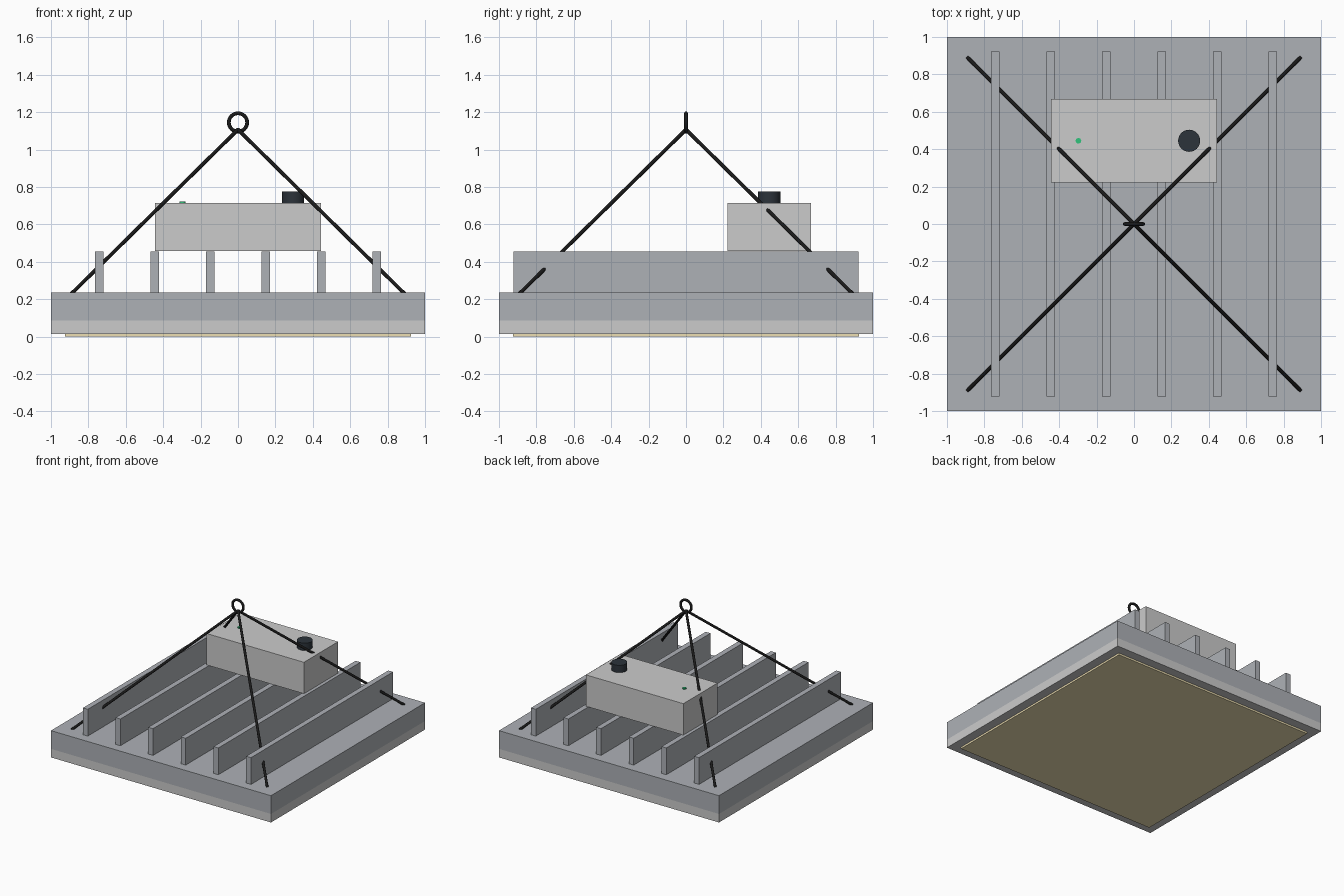
import bpy, math
from mathutils import Vector

if "Cube" in bpy.data.objects:
    bpy.data.objects.remove(bpy.data.objects["Cube"])


def material(name, rgb):
    m = bpy.data.materials.new(name)
    m.diffuse_color = (*rgb, 1)
    m.use_nodes = True
    m.node_tree.nodes["Principled BSDF"].inputs["Base Color"].default_value = m.diffuse_color
    return m


dark = material("dark_wire", (0.01, 0.01, 0.01))
knob_mat = material("knob_dark", (0.025, 0.033, 0.043))
green = material("green", (0.03, 0.55, 0.2))
warm = material("warm_panel", (0.85, 0.74, 0.45))
light = material("light_grey", (0.6, 0.6, 0.6))
metal = material("metal_grey", (0.42, 0.44, 0.47))


def box(name, lo, hi, mat):
    lo, hi = Vector(lo), Vector(hi)
    bpy.ops.mesh.primitive_cube_add(size=1, location=(lo + hi) / 2)
    o = bpy.context.object
    o.name = name
    o.scale = hi - lo
    bpy.ops.object.transform_apply(location=False, rotation=False, scale=True)
    o.data.materials.append(mat)


def rod(name, a, b, radius, mat, sides=24):
    a, b = Vector(a), Vector(b)
    bpy.ops.mesh.primitive_cylinder_add(vertices=sides, radius=radius,
                                        depth=(b - a).length, location=(a + b) / 2)
    o = bpy.context.object
    o.name = name
    o.rotation_euler = (b - a).to_track_quat('Z', 'Y').to_euler()
    o.data.materials.append(mat)
    bpy.ops.object.shade_smooth_by_angle(angle=math.radians(40))


# Housing, lower trim band and light panel
box("housing", (-1, -1, 0.085), (1, 1, 0.235), metal)
box("trim_band", (-1, -1, 0.015), (1, 1, 0.085), light)
box("light_panel", (-0.925, -0.925, 0), (0.925, 0.925, 0.02), warm)

# Cooling fins
for i in range(6):
    x = -0.742 + i * 0.2968
    box(f"cooling_fin_{i + 1}", (x - 0.022, -0.922, 0.23), (x + 0.022, 0.922, 0.455), metal)

# Power supply with dimmer knob and indicator
box("power_supply", (-0.443, 0.223, 0.457), (0.443, 0.667, 0.715), light)
rod("dimmer_knob", (0.295, 0.445, 0.71), (0.295, 0.445, 0.775), 0.059, knob_mat, 32)
rod("indicator_light", (-0.297, 0.445, 0.71), (-0.297, 0.445, 0.723), 0.015, green, 16)

# Hanging cables and ring
for sx in (-1, 1):
    for sy in (-1, 1):
        rod("hanging_cable", (sx * 0.89, sy * 0.89, 0.23), (0, 0, 1.107), 0.01, dark, 12)
bpy.ops.mesh.primitive_torus_add(major_radius=0.049, minor_radius=0.01, major_segments=32,
                                 minor_segments=12, location=(0, 0, 1.145),
                                 rotation=(math.pi / 2, 0, 0))
ring = bpy.context.object
ring.name = "hanging_ring"
ring.data.materials.append(dark)
bpy.ops.object.shade_smooth_by_angle(angle=math.radians(60))
